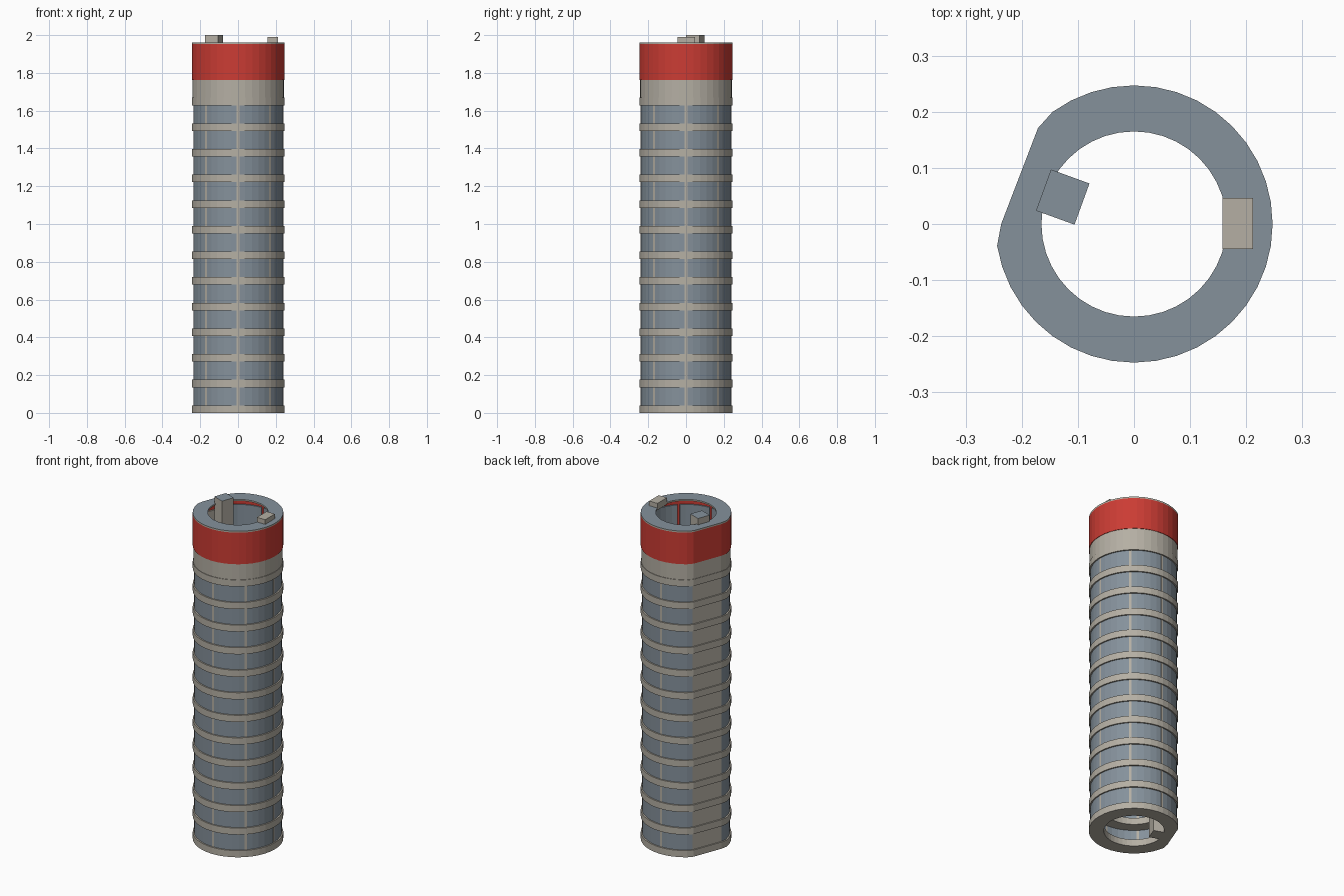
import bpy, bmesh
from math import radians, cos, sin
from mathutils import Matrix, Vector

cube = bpy.data.objects.get("Cube")
if cube:
    bpy.data.objects.remove(cube, do_unlink=True)


def material(name, rgb):
    m = bpy.data.materials.new(name)
    m.use_nodes = True
    m.diffuse_color = (*rgb, 1)
    m.node_tree.nodes["Principled BSDF"].inputs["Base Color"].default_value = (*rgb, 1)
    return m


CONCRETE = material("warm grey concrete", (0.46, 0.43, 0.37))
GLASS = material("blue grey glass", (0.235, 0.285, 0.33))
RED = material("red band", (0.60, 0.045, 0.034))

R = 0.247            # outer radius of the floor slabs
HOLE = 0.165         # radius of the central shaft
FLAT_DIR = 159       # direction the flat side faces, in degrees
FLAT = 0.221         # distance of the flat side from the centre
STEP = 9
FLOORS = 13
PITCH = 0.1357
SLAB = 0.04


def point(angle, radius, z):
    """Point on a circle cut by the flat side, set back with the radius."""
    c = cos(radians(angle - FLAT_DIR))
    if c > 0.5:
        radius = min(radius, (FLAT - R + radius) / c) if radius > HOLE else radius
    return (radius * cos(radians(angle)), radius * sin(radians(angle)), z)


def finish(bm, name, mats, top_second=False):
    bmesh.ops.recalc_face_normals(bm, faces=bm.faces)
    if top_second:
        for f in bm.faces:
            f.material_index = int(f.normal.z > 0.9)
    mesh = bpy.data.meshes.new(name)
    bm.to_mesh(mesh)
    bm.free()
    for m in mats:
        mesh.materials.append(m)
    ob = bpy.data.objects.new(name, mesh)
    bpy.context.collection.objects.link(ob)
    return ob


def wall(name, outer, inner, z0, z1, mats, angles=None, top_second=False):
    """Curved solid; a full ring unless a list of angles is given."""
    closed = angles is None
    angles = angles or range(0, 360, STEP)
    bm = bmesh.new()
    rows = [[bm.verts.new(point(a, r, z))
             for r, z in ((outer, z0), (outer, z1), (inner, z1), (inner, z0))]
            for a in angles]
    pairs = list(zip(rows, rows[1:]))
    if closed:
        pairs.append((rows[-1], rows[0]))
    else:
        bm.faces.new(rows[0])
        bm.faces.new(rows[-1])
    for a, b in pairs:
        for i in range(4):
            j = (i + 1) % 4
            bm.faces.new((a[i], a[j], b[j], b[i]))
    return finish(bm, name, mats, top_second)


def box(name, centre, size, turn, mats, top_second=False):
    bm = bmesh.new()
    bmesh.ops.create_cube(bm, size=1)
    bm.transform(Matrix.Translation(Vector(centre))
                 @ Matrix.Rotation(radians(turn), 4, 'Z')
                 @ Matrix.Diagonal((*size, 1)))
    return finish(bm, name, mats, top_second)


# floor slabs
for k in range(FLOORS):
    wall(f"floor_slab_{k}", R, HOLE, k * PITCH, k * PITCH + SLAB, [CONCRETE])

# tall glass panels, mullions and the blank flat wall
GAP = 1.6
for k in range(8):
    a = k * 45
    wall(f"mullion_{k}", 0.24, 0.232, 0.01, 1.7, [CONCRETE], [a - GAP, a, a + GAP])
    span = [a + GAP] + list(range(a + STEP, a + 45, STEP)) + [a + 45 - GAP]
    if a == 135:
        wall("flat_wall", 0.24, 0.232, 0.01, 1.9, [CONCRETE], span)
    else:
        wall(f"glass_panel_{k}", 0.239, 0.232, 0.01, 1.9, [GLASS], span)

# plain upper wall, red crown and roof
wall("upper_wall", 0.244, 0.2405, 1.63, 1.765, [CONCRETE])
wall("red_crown", R, 0.2405, 1.763, 1.953, [RED])
wall("roof", R, HOLE, 1.953, 1.962, [CONCRETE, GLASS], top_second=True)

# lift shaft inside the core, and the rooftop unit
box("lift_shaft", (-0.127, 0.048, 1.0), (0.073, 0.078, 2.0), -20,
    [CONCRETE, GLASS], top_second=True)
box("rooftop_unit", (0.185, 0.001, 1.97), (0.055, 0.091, 0.04), 0, [CONCRETE])
